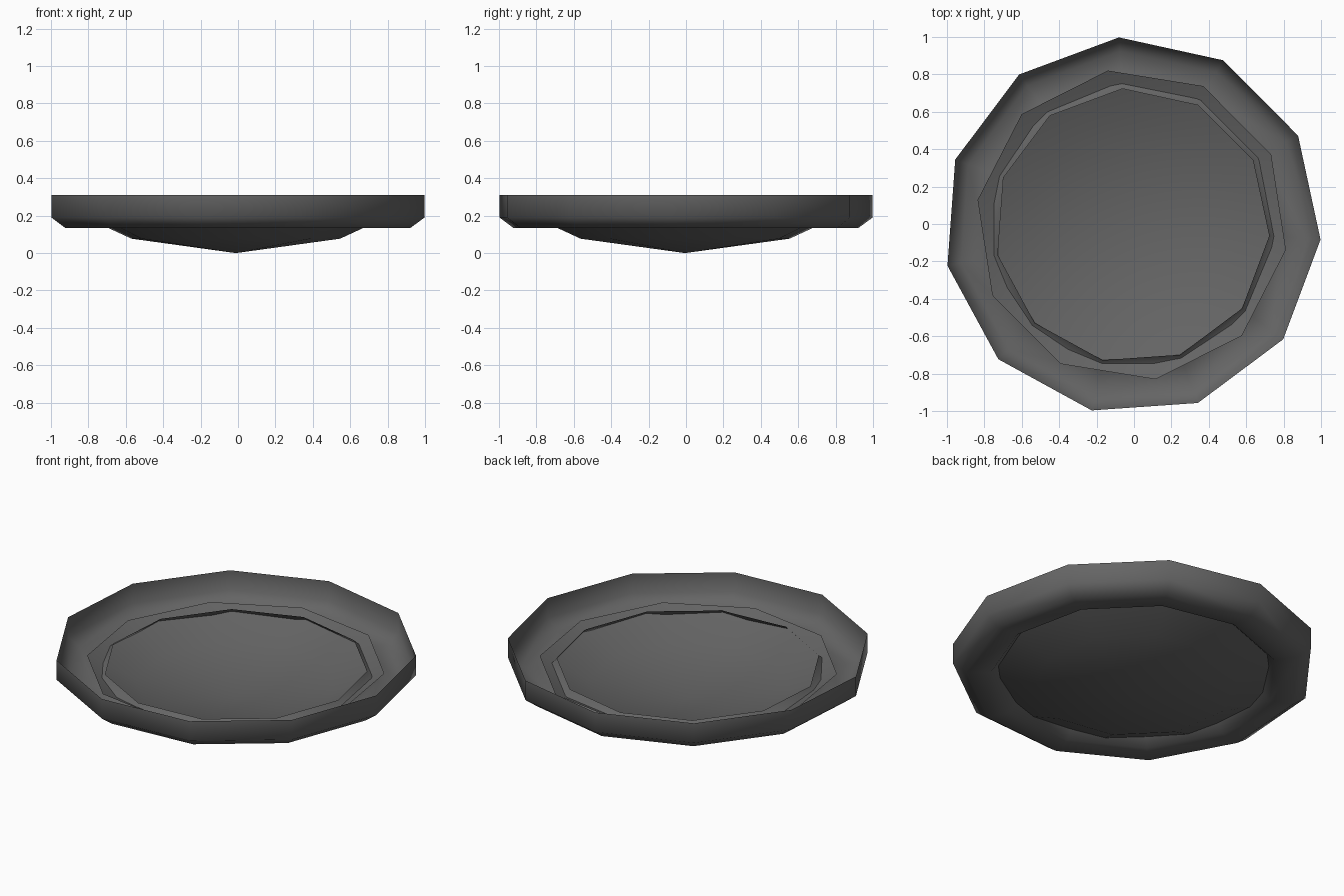
import bpy
import math

cube = bpy.data.objects.get("Cube")
if cube:
    bpy.data.objects.remove(cube, do_unlink=True)

dark_grey = bpy.data.materials.new("dark grey")
dark_grey.use_nodes = True
colour = (0.13, 0.13, 0.13, 1)
dark_grey.diffuse_color = colour
shader = next(n for n in dark_grey.node_tree.nodes if n.type == 'BSDF_PRINCIPLED')
shader.inputs["Base Color"].default_value = colour
shader.inputs["Roughness"].default_value = 0.8


def lathe(name, profile, sides, start, centre):
    """Spin a (radius, height) profile into a thin faceted shell."""
    verts, faces, rings = [], [], []
    for r, z in profile:
        first = len(verts)
        count = sides if r > 0 else 1
        for i in range(count):
            a = math.radians(start) + math.tau * i / sides
            verts.append((centre[0] + r * math.cos(a),
                          centre[1] + r * math.sin(a), z))
        rings.append([first + i % count for i in range(sides)])
    for outer, inner in zip(rings, rings[1:]):
        for i in range(sides):
            j = (i + 1) % sides
            quad = [outer[i], outer[j], inner[j], inner[i]]
            faces.append(list(dict.fromkeys(quad)))
    mesh = bpy.data.meshes.new(name)
    mesh.from_pydata(verts, [], faces)
    mesh.materials.append(dark_grey)
    mesh.shade_smooth()
    obj = bpy.data.objects.new(name, mesh)
    bpy.context.collection.objects.link(obj)
    return obj


# Outer channel: upright wall, chamfer, flat floor and raised inner lip
rim = [(1.01, 0.31), (1.01, 0.19), (0.935, 0.135), (0.80, 0.135), (0.735, 0.2)]
lathe("rim", rim, 11, 94, (-0.01, -0.01))

# Shallow pointed bowl set through the opening of the rim
bowl = [(0.835, 0.2), (0.565, 0.077), (0, 0)]
lathe("bowl", bowl, 10, 98.8, (-0.012, -0.005))
